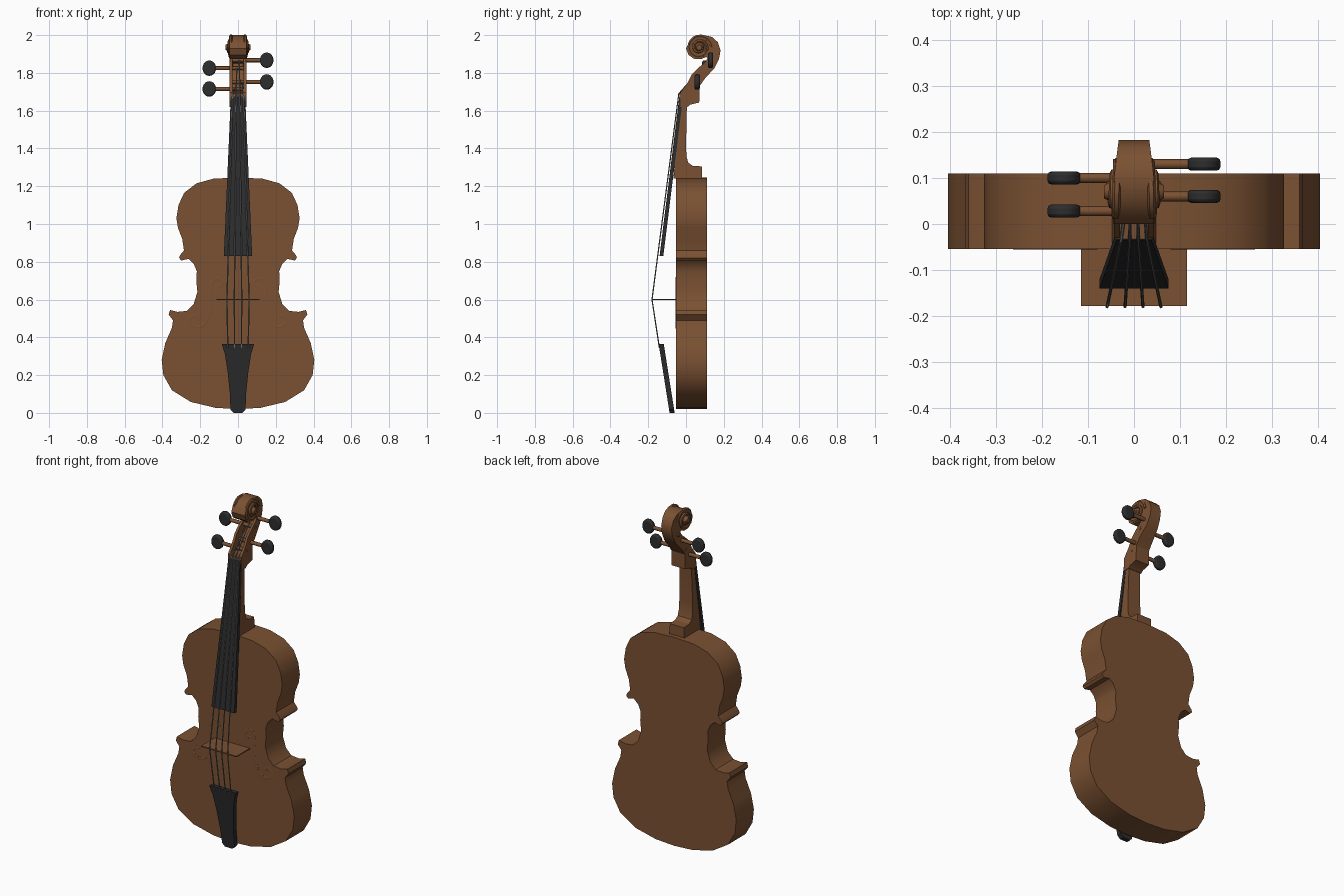
import bpy, bmesh, math
from mathutils import Vector

if "Cube" in bpy.data.objects:
    bpy.data.objects.remove(bpy.data.objects["Cube"])


def material(name, rgb):
    m = bpy.data.materials.new(name)
    m.diffuse_color = (*rgb, 1)
    m.use_nodes = True
    m.node_tree.nodes["Principled BSDF"].inputs["Base Color"].default_value = m.diffuse_color
    return m


WOOD = material("brown wood", (0.195, 0.082, 0.032))
EBONY = material("black wood", (0.026, 0.026, 0.027))
STEEL = material("grey string", (0.15, 0.155, 0.16))


def smooth(ob, angle=30):
    bpy.ops.object.select_all(action='DESELECT')
    ob.select_set(True)
    bpy.context.view_layer.objects.active = ob
    bpy.ops.object.shade_smooth_by_angle(angle=math.radians(angle))


def prism(name, pts, offset, mat, shape=None):
    """Extrude a closed 3D outline by an offset; shape may move each vertex."""
    bm = bmesh.new()
    face = bm.faces.new([bm.verts.new(p) for p in pts])
    ext = bmesh.ops.extrude_face_region(bm, geom=[face], use_keep_orig=True)
    moved = [v for v in ext["geom"] if isinstance(v, bmesh.types.BMVert)]
    bmesh.ops.translate(bm, verts=moved, vec=Vector(offset))
    if shape:
        for v in bm.verts:
            shape(v.co)
    bmesh.ops.recalc_face_normals(bm, faces=bm.faces)
    me = bpy.data.meshes.new(name)
    bm.to_mesh(me)
    bm.free()
    me.materials.append(mat)
    ob = bpy.data.objects.new(name, me)
    bpy.context.collection.objects.link(ob)
    smooth(ob)
    return ob


def tube(name, pts, r, mat, kind='POLY', res=1, scale=(1, 1, 1), loc=(0, 0, 0)):
    """Round tube along a path, turned into a mesh."""
    cu = bpy.data.curves.new(name, 'CURVE')
    cu.dimensions = '3D'
    cu.bevel_depth, cu.bevel_resolution, cu.use_fill_caps = r, res, True
    sp = cu.splines.new(kind)
    sp.points.add(len(pts) - 1)
    for p, co in zip(sp.points, pts):
        p.co = (*co, 1)
    if kind == 'NURBS':
        sp.use_endpoint_u = True
        sp.order_u = 3
        sp.resolution_u = 4
    cu.materials.append(mat)
    ob = bpy.data.objects.new(name, cu)
    bpy.context.collection.objects.link(ob)
    ob.scale, ob.location = scale, loc
    bpy.ops.object.select_all(action='DESELECT')
    ob.select_set(True)
    bpy.context.view_layer.objects.active = ob
    bpy.ops.object.convert(target='MESH')
    ob = bpy.context.view_layer.objects.active
    smooth(ob, 50)
    return ob


def mirrored(half):
    """Close a half outline (x, z), bottom to top, across x = 0."""
    return half + [(-x, z) for x, z in reversed(half) if x > 0]


# Body: waisted outline extruded front to back
body = [(0, .02), (.12, .027), (.25, .058), (.35, .12), (.395, .2), (.404, .28),
        (.385, .37), (.35, .45), (.344, .49), (.367, .52), (.36, .545), (.32, .535),
        (.27, .54), (.235, .575), (.215, .64), (.221, .70), (.218, .75), (.235, .79),
        (.262, .815), (.30, .807), (.312, .82), (.307, .835), (.286, .86), (.295, .92),
        (.318, .98), (.326, 1.03), (.315, 1.10), (.285, 1.165), (.22, 1.215),
        (.13, 1.24), (0, 1.246)]
prism("body", [(x, -.054, z) for x, z in mirrored(body)], (0, .164, 0), WOOD)

# Sound holes: thin flattened scroll strokes on the front
hole = [(.11, .665), (.085, .675), (.085, .705), (.13, .715), (.15, .66), (.14, .6),
        (.15, .53), (.175, .465), (.215, .45), (.265, .475), (.245, .52), (.21, .51), (.22, .49)]
for side, word in ((1, "right"), (-1, "left")):
    tube("sound_hole_" + word, [(side * x, 0, z) for x, z in hole], .010, WOOD,
         'NURBS', 1, (1, .2, 1), (0, -.0535, 0))


# Fingerboard and tailpiece: slanted tapering plates
def plate(name, half, y0, slope, thick):
    prism(name, [(x, y0 + slope * z, z) for x, z in mirrored(half)], (0, thick, 0), EBONY)


plate("fingerboard", [(.075, .83), (.038, 1.675)], -.243, .124, .02)
plate("tailpiece", [(.024, 0), (.04, .018), (.043, .1), (.055, .22), (.069, .31), (.086, .365)],
      -.087, -.158, .027)

# Bridge: flat thin shelf under the strings
prism("bridge", [(-.115, -.178, .597), (.115, -.178, .597), (.115, -.05, .597), (-.115, -.05, .597)],
      (0, 0, .006), WOOD)


# Neck with heel, wider toward the body
def neck_taper(co):
    co.x *= 1.25 - .25 * min(1, max(0, (co.z - 1.24) / .4))


neck = [(-.066, 1.24), (.085, 1.24), (.085, 1.305), (.035, 1.308), (.012, 1.325), (.002, 1.36),
        (0, 1.42), (.004, 1.6), (.01, 1.69), (-.033, 1.69)]
prism("neck", [(-.038, y, z) for y, z in neck], (.076, 0, 0), WOOD, neck_taper)


# Pegbox and scroll: two cheeks and a hollowed core
def head_taper(co):
    co.x *= 1 - .25 * max(0, (co.y - .1) / .085)


back = [(-.03, 1.62), (.008, 1.62), (.022, 1.632), (.07, 1.643), (.072, 1.73), (.10, 1.77),
        (.15, 1.825), (.175, 1.875), (.183, 1.92), (.168, 1.963), (.138, 1.99), (.095, 2.0),
        (.05, 1.987), (.015, 1.96), (.0, 1.93), (.013, 1.895), (.042, 1.875), (.08, 1.873),
        (.108, 1.885)]
front = [(.113, 1.875), (.10, 1.855), (.06, 1.822), (.03, 1.79), (.01, 1.75), (-.03, 1.695)]
floor = [(.125, 1.87), (.14, 1.85), (.09, 1.79), (.06, 1.735), (.05, 1.70), (-.03, 1.692)]
for side, word in ((1, "right"), (-1, "left")):
    prism("pegbox_cheek_" + word, [(side * .03, y, z) for y, z in back + front],
          (side * .014, 0, 0), WOOD, head_taper)
prism("scroll_core", [(-.03, y, z) for y, z in back + floor], (.06, 0, 0), WOOD, head_taper)

# Spiral relief and eye on both sides of the scroll
for side, word in ((1, "right"), (-1, "left")):
    spiral = []
    for i in range(37):
        t = i / 36
        a, r = 4 * math.pi * t, .066 - .05 * t
        spiral.append((side * (.036 + .016 * t), .07 + r * math.cos(a), 1.935 + r * math.sin(a)))
    tube("scroll_spiral_" + word, spiral, .009, WOOD)
    bpy.ops.mesh.primitive_cone_add(vertices=16, radius1=.03, radius2=.014, depth=.03,
                                    location=(side * .05, .07, 1.935),
                                    rotation=(0, side * math.pi / 2, 0))
    eye = bpy.context.object
    eye.name = "scroll_eye_" + word
    eye.data.materials.append(WOOD)
    smooth(eye)

# Pegs: brown shaft with a flat rounded black head
pegs = [(-1, .028, 1.715), (1, .06, 1.752), (-1, .10, 1.825), (1, .13, 1.867)]
for i, (side, y, z) in enumerate(pegs, 1):
    tube(f"peg_shaft_{i}", [(-side * .046, y, z), (side * .13, y, z)], .011, WOOD, res=2)
    bpy.ops.mesh.primitive_cylinder_add(vertices=20, radius=1, depth=2, location=(side * .152, y, z),
                                        rotation=(math.pi / 2, 0, 0))
    head = bpy.context.object
    head.name = f"peg_head_{i}"
    head.scale = (.036, .041, .014)
    bpy.ops.object.transform_apply(location=False, rotation=True, scale=True)
    bev = head.modifiers.new("rounding", 'BEVEL')
    bev.width, bev.segments = .008, 2
    head.data.materials.append(EBONY)
    smooth(head, 40)

# Strings: tailpiece, bridge, nut, then their peg
for i, peg in enumerate((0, 2, 3, 1)):
    k = i - 1.5
    _, y, z = pegs[peg]
    tube(f"string_{i + 1}", [(k * .036, -.141, .345), (k * .039, -.18, .6),
                             (k * .019, -.038, 1.69), (k * .014, y - .012, z)], .0035, STEEL)
